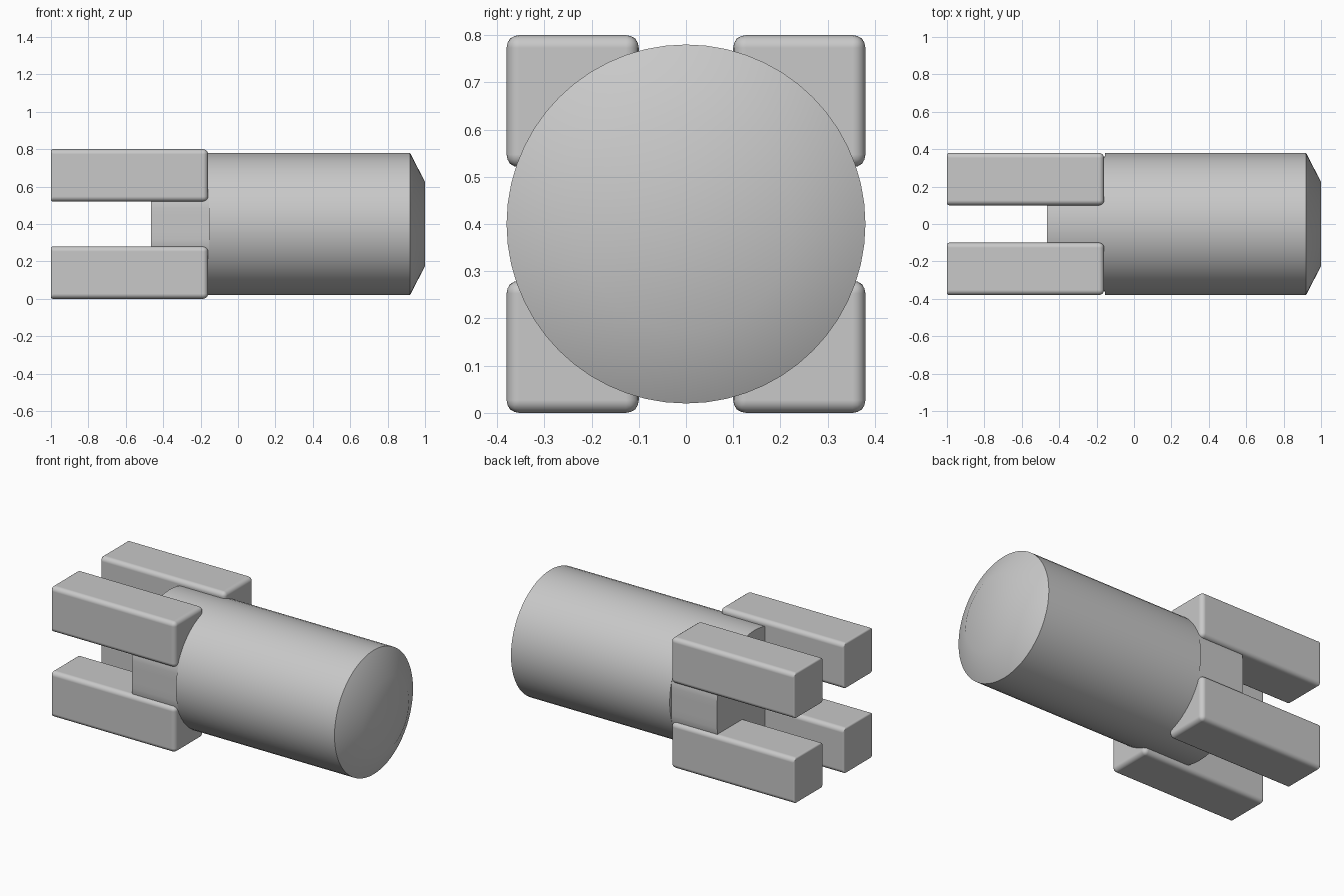
import bpy, bmesh, math

if "Cube" in bpy.data.objects:
    bpy.data.objects.remove(bpy.data.objects["Cube"])

grey = bpy.data.materials.new("plain grey")
grey.diffuse_color = (0.58, 0.58, 0.58, 1)
grey.use_nodes = True
grey.node_tree.nodes["Principled BSDF"].inputs["Base Color"].default_value = grey.diffuse_color

CZ, R, SIDES = 0.40, 0.38, 56


def finish(name, bm, angle=30):
    bmesh.ops.recalc_face_normals(bm, faces=bm.faces)
    mesh = bpy.data.meshes.new(name)
    bm.to_mesh(mesh)
    bm.free()
    mesh.materials.append(grey)
    ob = bpy.data.objects.new(name, mesh)
    bpy.context.collection.objects.link(ob)
    bpy.ops.object.select_all(action='DESELECT')
    bpy.context.view_layer.objects.active = ob
    ob.select_set(True)
    bpy.ops.object.shade_smooth_by_angle(angle=math.radians(angle))
    return ob


def lathe_x(name, stations, flat=1.0):
    """Closed round solid along x; flat limits its half width in y."""
    bm = bmesh.new()
    rings = []
    for x, r in stations:
        ring = []
        for i in range(SIDES):
            a = 2 * math.pi * i / SIDES
            y = max(-flat, min(flat, r * math.cos(a)))
            ring.append(bm.verts.new((x, y, CZ + r * math.sin(a))))
        rings.append(ring)
    for a, b in zip(rings, rings[1:]):
        for i in range(SIDES):
            j = (i + 1) % SIDES
            bm.faces.new((a[i], a[j], b[j], b[i]))
    bm.faces.new(rings[0])
    bm.faces.new(rings[-1])
    return finish(name, bm)


# Main barrel with a shallow tapered nose
lathe_x("barrel", [(-0.155, R), (0.92, R), (1.0, 0.225)])

# Rear stub, flattened on both sides, between the prongs
lathe_x("rear_stub", [(-0.465, R), (-0.155, R)], flat=0.362)

# Four rounded prongs, crisper at their free ends
for sy, side in ((-1, "front"), (1, "back")):
    for sz, level in ((-1, "lower"), (1, "upper")):
        bm = bmesh.new()
        bmesh.ops.create_cube(bm, size=1)
        for v in bm.verts:
            v.co = (-0.58 + v.co.x * 0.84,
                    sy * 0.24 + v.co.y * 0.28,
                    CZ + sz * 0.26 + v.co.z * 0.28)
        weight = bm.edges.layers.float.new("bevel_weight_edge")
        for e in bm.edges:
            e[weight] = 0.4 if all(v.co.x < -0.9 for v in e.verts) else 1.0
        prong = finish(f"{level}_{side}_prong", bm, 180)
        bevel = prong.modifiers.new("rounded edges", 'BEVEL')
        bevel.limit_method = 'WEIGHT'
        bevel.width = 0.027
        bevel.segments = 4
        bevel.harden_normals = True
